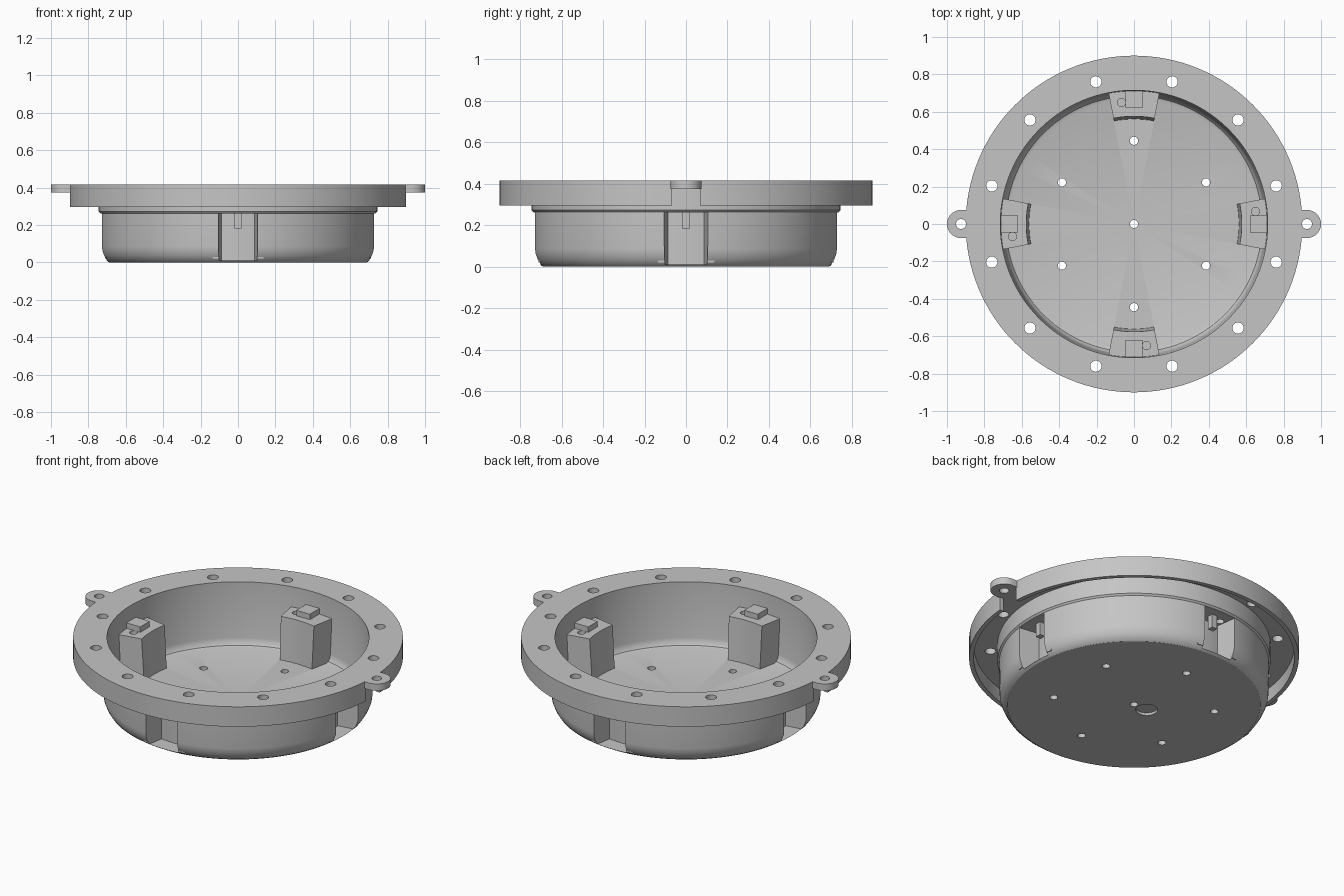
import bpy, bmesh
from math import sin, cos, pi, radians
from mathutils import Matrix

if "Cube" in bpy.data.objects:
    bpy.data.objects.remove(bpy.data.objects["Cube"])

grey = bpy.data.materials.new("plain grey")
grey.use_nodes = True
grey.diffuse_color = (0.56, 0.56, 0.56, 1)
grey.node_tree.nodes["Principled BSDF"].inputs["Base Color"].default_value = grey.diffuse_color


def make_object(name, bm):
    bmesh.ops.recalc_face_normals(bm, faces=bm.faces)
    mesh = bpy.data.meshes.new(name)
    bm.to_mesh(mesh)
    bm.free()
    mesh.materials.append(grey)
    obj = bpy.data.objects.new(name, mesh)
    bpy.context.collection.objects.link(obj)
    return obj


def prism(bm, top, z0, z1, bottom=None, turn=0):
    """Closed prism between two outlines, turned about the z axis."""
    rot = Matrix.Rotation(turn, 3, 'Z')
    low = [bm.verts.new(rot @ Matrix.Translation((x, y, z0)).translation) for x, y in (bottom or top)]
    high = [bm.verts.new(rot @ Matrix.Translation((x, y, z1)).translation) for x, y in top]
    n = len(low)
    bm.faces.new(low[::-1])
    bm.faces.new(high)
    for i in range(n):
        j = (i + 1) % n
        bm.faces.new((low[i], low[j], high[j], high[i]))


def circle(x, y, r, n=24):
    return [(x + r * cos(2 * pi * i / n), y + r * sin(2 * pi * i / n)) for i in range(n)]


def rect(x0, x1, half):
    return [(x0, -half), (x1, -half), (x1, half), (x0, half)]


def sector(r0, r1, half, n=8):
    """Ring sector outline pointing along +x."""
    angles = [radians(half) * (2 * i / n - 1) for i in range(n + 1)]
    return ([(r1 * cos(a), r1 * sin(a)) for a in angles]
            + [(r0 * cos(a), r0 * sin(a)) for a in reversed(angles)])


def boolean(target, bm, operation):
    """Apply a boolean with a temporary helper solid."""
    helper = make_object("helper", bm)
    mod = target.modifiers.new("cut", 'BOOLEAN')
    mod.object, mod.operation, mod.solver = helper, operation, 'EXACT'
    result = bpy.data.meshes.new_from_object(target.evaluated_get(bpy.context.evaluated_depsgraph_get()))
    target.modifiers.clear()
    target.data = result
    bpy.data.objects.remove(helper)


quarters = [k * pi / 2 for k in range(4)]
FLOOR, TOP = 0.04, 0.415

# Bowl with hollow flange, turned from one profile
profile = [(0, 0), (0.69, 0), (0.708, 0.012), (0.722, 0.035), (0.732, 0.06), (0.735, 0.085),
           (0.736, 0.262), (0.745, 0.272), (0.745, 0.375), (0.875, 0.375), (0.875, 0.295),
           (0.9, 0.295), (0.9, TOP), (0.715, TOP), (0.715, 0.372), (0.702, 0.085),
           (0.697, 0.062), (0.685, 0.046), (0.668, FLOOR), (0, FLOOR)]
bm = bmesh.new()
verts = [bm.verts.new((r, 0, z)) for r, z in profile]
edges = [bm.edges.new(pair) for pair in zip(verts, verts[1:])]
bmesh.ops.spin(bm, geom=verts + edges, axis=(0, 0, 1), cent=(0, 0, 0), angle=2 * pi, steps=128)
bmesh.ops.remove_doubles(bm, verts=bm.verts, dist=0.0001)
body = make_object("bowl_body", bm)

# Notches in the skirt under the ears
bm = bmesh.new()
for turn in (0, pi):
    prism(bm, rect(0.82, 1.0, 0.068), 0.25, 0.374, turn=turn)
boolean(body, bm, 'DIFFERENCE')

# Mounting ears
arc = [(0.925 + 0.075 * cos(a), 0.075 * sin(a)) for a in [pi * (i / 16 - 0.5) for i in range(17)]]
bm = bmesh.new()
for turn in (0, pi):
    prism(bm, [(0.82, 0.075), (0.82, -0.075)] + arc, 0.374, TOP, turn=turn)
boolean(body, bm, 'UNION')

# Four inner blocks
bm = bmesh.new()
for turn in quarters:
    prism(bm, sector(0.576, 0.718, 11), 0.02, 0.295, bottom=sector(0.56, 0.718, 11), turn=turn)
boolean(body, bm, 'UNION')

# Pockets opening to the outside of the blocks
bm = bmesh.new()
for turn in quarters:
    prism(bm, sector(0.61, 0.8, 8.2), 0.01, 0.26, turn=turn)
boolean(body, bm, 'DIFFERENCE')

# Screw holes and the shallow recess underneath
bm = bmesh.new()
for k in range(12):
    prism(bm, circle(0.787, 0, 0.03), 0.3, 0.5, turn=radians(15 + 30 * k))
for k in range(6):
    prism(bm, circle(0.445, 0, 0.022), -0.1, 0.1, turn=radians(30 + 60 * k))
prism(bm, circle(0, 0, 0.022), -0.1, 0.1)
prism(bm, circle(-0.09, 0, 0.06), -0.1, 0.015)
for turn in (0, pi):
    prism(bm, circle(0.925, 0, 0.027), 0.3, 0.5, turn=turn)
for turn in quarters:
    prism(bm, circle(0.65, 0.067, 0.022), 0.2, 0.32, turn=turn)
boolean(body, bm, 'DIFFERENCE')

# Catches on the blocks and posts hanging in the pockets
catches, posts = bmesh.new(), bmesh.new()
for turn in quarters:
    prism(catches, rect(0.62, 0.712, 0.045), 0.285, 0.328, turn=turn)
    prism(posts, rect(0.65, 0.685, 0.018), 0.18, 0.27, turn=turn)
parts = [body, make_object("block_catches", catches), make_object("pocket_posts", posts)]

# Smooth shading with sharp edges kept
bpy.ops.object.select_all(action='DESELECT')
for obj in parts:
    obj.select_set(True)
bpy.context.view_layer.objects.active = body
bpy.ops.object.shade_smooth_by_angle(angle=radians(30))
